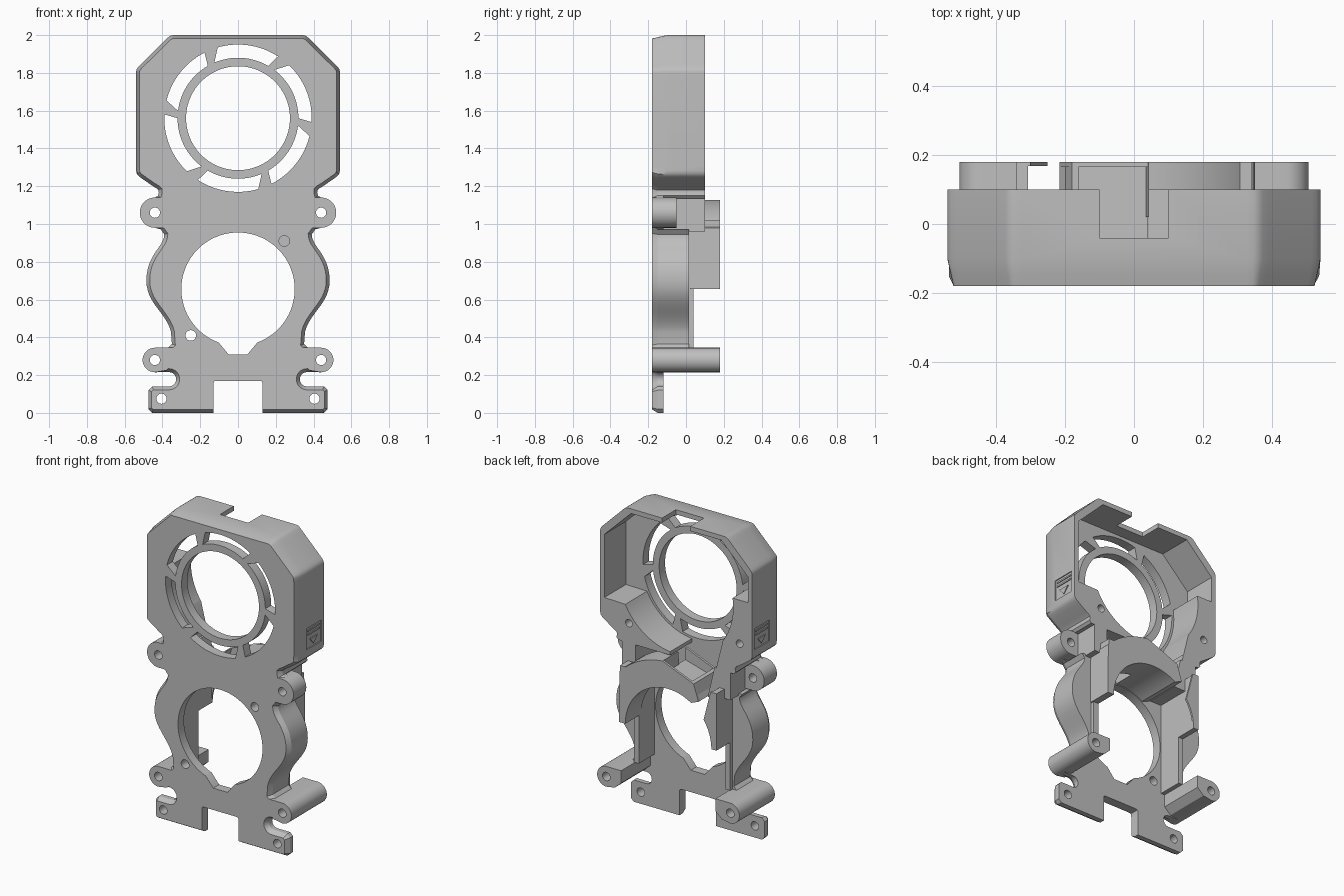
import bpy, bmesh
from math import sin, cos, radians
from mathutils import Vector
from mathutils.geometry import interpolate_bezier

if "Cube" in bpy.data.objects:
    bpy.data.objects.remove(bpy.data.objects["Cube"])

grey = bpy.data.materials.new("plain grey")
grey.use_nodes = True
tone = (0.52, 0.52, 0.52, 1)
grey.diffuse_color = tone
grey.node_tree.nodes["Principled BSDF"].inputs["Base Color"].default_value = tone


def arc(cx, cz, r, a0, a1, n=24):
    angles = [radians(a0 + (a1 - a0) * i / n) for i in range(n + 1)]
    return [(cx + r * cos(a), cz + r * sin(a)) for a in angles]


def circle(cx, cz, r, n=32):
    return arc(cx, cz, r, 0, 360, n)[:-1]


def rect(x0, x1, z0, z1):
    return [(x0, z0), (x1, z0), (x1, z1), (x0, z1)]


def flip(poly):
    return [(-x, z) for x, z in reversed(poly)]


def bezier(a, b, c, d, n=14):
    pts = interpolate_bezier(*[Vector((p[0], p[1], 0)) for p in (a, b, c, d)], n)
    return [(p.x, p.y) for p in pts]


def rounded(a, corner, b, n=5):
    return bezier(a, corner, corner, b, n)


def inset(poly, d):
    """Shrink a counter-clockwise outline by d with mitred corners."""
    out = []
    for i, p in enumerate(poly):
        p, a, b = Vector(p), Vector(poly[i - 1]), Vector(poly[(i + 1) % len(poly)])
        u, v = (p - a).normalized(), (b - p).normalized()
        n1, n2 = Vector((-u.y, u.x)), Vector((-v.y, v.x))
        out.append(tuple(p + (n1 + n2) * d / max(1 + n1.dot(n2), 0.5)))
    return out


def inset_top(poly, d):
    """Shrink only the fan housing part of the outline."""
    return [q if p[1] > 1.27 else p for p, q in zip(poly, inset(poly, d))]


def build(name, solids):
    """Each solid is a list of (outline, y) sections joined front to back."""
    bm = bmesh.new()
    for sections in solids:
        rings = [[bm.verts.new((x, y, z)) for x, z in poly] for poly, y in sections]
        bm.faces.new(rings[0])
        bm.faces.new(rings[-1][::-1])
        for r, s in zip(rings, rings[1:]):
            for i in range(len(r)):
                j = (i + 1) % len(r)
                bm.faces.new((r[i], s[i], s[j], r[j]))
    bmesh.ops.recalc_face_normals(bm, faces=bm.faces)
    mesh = bpy.data.meshes.new(name)
    bm.to_mesh(mesh)
    bm.free()
    mesh.materials.append(grey)
    obj = bpy.data.objects.new(name, mesh)
    bpy.context.collection.objects.link(obj)
    return obj


def slab(poly, y0, y1):
    return [(poly, y0), (poly, y1)]


def pair(poly, y0, y1):
    return [slab(poly, y0, y1), slab(flip(poly), y0, y1)]


def sideways(obj, side):
    """Turn a part from facing +y to facing the given side."""
    for v in obj.data.vertices:
        x, y, z = v.co
        v.co = (side * y, -side * x, z)
    return obj


def cut(obj, cutter):
    bpy.context.view_layer.objects.active = obj
    mod = obj.modifiers.new("cut", "BOOLEAN")
    mod.operation, mod.solver, mod.object = "DIFFERENCE", "EXACT", cutter
    bpy.ops.object.modifier_apply(modifier=mod.name)


def finish(obj):
    for o in bpy.context.selected_objects:
        o.select_set(False)
    obj.select_set(True)
    bpy.context.view_layer.objects.active = obj
    bpy.ops.object.shade_smooth_by_angle(angle=radians(30))


FRONT, FLOOR, RIM, BACK = -0.18, -0.12, 0.10, 0.18
FAN, HOLE = 1.56, 0.655

# Outline pieces for the +x half, running upward
foot = [(0.455, 0.0), (0.475, 0.02), (0.475, 0.12), (0.455, 0.14)]
groove = arc(0.365, 0.178, 0.038, 270, 90, 10)
low_lug = arc(0.44, 0.28, 0.065, -90, 90)
waist = [(0.37, 0.345), (0.35, 0.365)]
waist += bezier((0.355, 0.43), (0.38, 0.53), (0.485, 0.58), (0.485, 0.7))
waist += bezier((0.485, 0.7), (0.485, 0.84), (0.39, 0.88), (0.39, 0.945))[1:]
waist += [(0.41, 0.972)]
high_lug = arc(0.44, 1.06, 0.08, -90, 90)
shoulder = rounded((0.424, 1.15), (0.415, 1.18), (0.45, 1.2))
shoulder += rounded((0.505, 1.238), (0.54, 1.262), (0.54, 1.31))
shoulder += rounded((0.54, 1.785), (0.54, 1.82), (0.515, 1.845))
shoulder += rounded((0.39, 1.968), (0.36, 2.0), (0.325, 2.0))
half = foot + groove + low_lug + waist + high_lug + shoulder
outline = half + flip(half)

# Front plate with a chamfered front edge
plate = build("front_plate", [[(inset(outline, 0.018), FRONT), (inset_top(outline, 0.011), -0.15),
                               (inset_top(outline, 0.005), FLOOR)]])

# Openings: fan hole, pinwheel vents, lower opening, foot notch and screw holes
notch = [(-0.13, -0.1), (0.13, -0.1)] + rounded((0.13, 0.145), (0.13, 0.17), (0.1, 0.17))
notch += rounded((-0.1, 0.17), (-0.13, 0.17), (-0.13, 0.145))
holes = [slab(circle(0, FAN, 0.275, 96), -0.3, 0),
         slab(arc(0, HOLE, 0.3, -70, 250, 90) + [(-0.05, 0.31), (0.05, 0.31)], -0.3, 0),
         slab(notch, -0.3, 0),
         slab(circle(0.245, 0.91, 0.028), -0.3, 0),
         slab(circle(-0.25, 0.41, 0.028), -0.3, 0)]
for i in range(6):
    a = 60 * i
    vent = arc(0, FAN, 0.39, a + 57, a + 106, 16) + arc(0, FAN, 0.32, a + 113, a + 60, 16)
    holes.append(slab(vent, -0.3, 0))
for x, z in ((0.44, 1.06), (0.44, 0.28), (0.405, 0.075)):
    holes += pair(circle(x, z, 0.027), -0.3, 0.3)
cutter = build("opening_cutter", holes)

# Screw lugs and long standoffs
lug = [(0.36, 0.98)] + high_lug + [(0.36, 1.14)]
lugs = build("upper_lugs", pair(lug, FRONT, -0.05))
post = [(0.335, 0.265), (0.38, 0.225)] + low_lug + [(0.335, 0.345)]
standoffs = build("standoffs", pair(post, FRONT, BACK))
for part in (plate, lugs, standoffs):
    cut(part, cutter)
    finish(part)
bpy.data.objects.remove(cutter)

# Fan housing, open at the back
box_half = [(0.41, 1.135)] + shoulder
box = box_half + flip(box_half)
housing = build("fan_housing", [[(inset_top(box, 0.011), -0.15), (box, -0.1), (box, RIM)]])

# Scroll-shaped blower pocket with an outlet at the bottom
pocket = [(-0.27, 1.08), (0.04, 1.08)] + arc(0, FAN, 0.405, 276, 333, 30)
pocket += [(0.51, 1.38), (0.51, 1.785), (0.32, 1.97), (-0.32, 1.97), (-0.51, 1.785), (-0.51, 1.62)]
pocket += arc(0, FAN, 0.405, 171.5, 215, 20)
cutters = [build("pocket_cutter", [slab(pocket, -0.16, 0.3)]),
           build("screw_cutter", [slab(circle(x, z, 0.024), 0.02, 0.3)
                                  for x, z in ((0.335, 1.262), (-0.45, 1.34))]),
           build("notch_cutter", [slab(rect(-0.1, 0.1, 1.9, 2.1), -0.04, 0.3)])]

# Shallow side panels with two bars and a down arrow
shapes = [rect(-0.06, 0.06, 1.425, 1.435), rect(-0.06, 0.06, 1.4, 1.41),
          [(0, 1.33), (0.04, 1.372), (-0.04, 1.372)]]
for side, name in ((1, "left"), (-1, "right")):
    recess = build("panel_cutter", [slab(rect(-0.075, 0.075, 1.315, 1.45), 0.534, 0.6)])
    cutters.append(sideways(recess, side))
    marks = build(name + "_panel_marks", [slab(p, 0.53, 0.539) for p in shapes])
    finish(sideways(marks, side))
for cutter in cutters:
    cut(housing, cutter)
    bpy.data.objects.remove(cutter)
finish(housing)

# Outlet wall guiding down to the arch
outlet = [(-0.31, 0.94), (-0.225, 0.94), (-0.272, 1.14), (-0.31, 1.14)]
finish(build("outlet_wall", [slab(outlet, -0.13, RIM)]))

# Curved side bodies behind the plate
finish(build("side_bodies", pair([(0.307, 0.345)] + waist + [(0.307, 0.972)], -0.15, 0.015)))

# Upright rails, deeper in the upper part, and links up to the housing
finish(build("lower_rails", pair(rect(0.307, 0.342, 0.345, 0.66), -0.13, 0.04)))
finish(build("upper_rails", pair(rect(0.307, 0.342, 0.655, 1.02), -0.13, BACK)))
finish(build("rail_links", pair(rect(0.29, 0.385, 0.96, 1.18), -0.13, RIM)))

# Retaining tab on the -x rail, following the round opening
tab = [(-0.342, 1.02), (-0.342, HOLE)] + flip(arc(0, HOLE, 0.306, 0, 35, 8))[::-1] + [(-0.3, 1.02)]
finish(build("retaining_tab", [slab(tab, 0.168, BACK)]))

# Rear arch over the lower opening
arch = [(0.35, HOLE)] + arc(0, HOLE, 0.475, 43, 85, 24) + arc(0, HOLE, 0.305, 85, 0, 36)
finish(build("rear_arch", [slab(arch, 0.02, BACK)]))

# Arch tip: an open-topped tray reaching forward to the plate
under = arc(0, HOLE, 0.305, 122, 83, 16)
tray_side = [(0.04, 1.128), (-0.18, 1.04), (-0.215, 0.935)] + under
tray_floor = [(0.04, 1.05), (-0.19, 0.985), (-0.215, 0.935)] + under
tray_end = [(-0.18, 1.04), (-0.2, 0.97), (-0.18, 0.97), (-0.16, 1.048)]
finish(build("arch_tray", [slab(tray_side, -0.065, -0.05), slab(tray_side, 0.165, BACK),
                           slab(tray_floor, -0.13, BACK), slab(tray_end, -0.06, 0.17)]))
